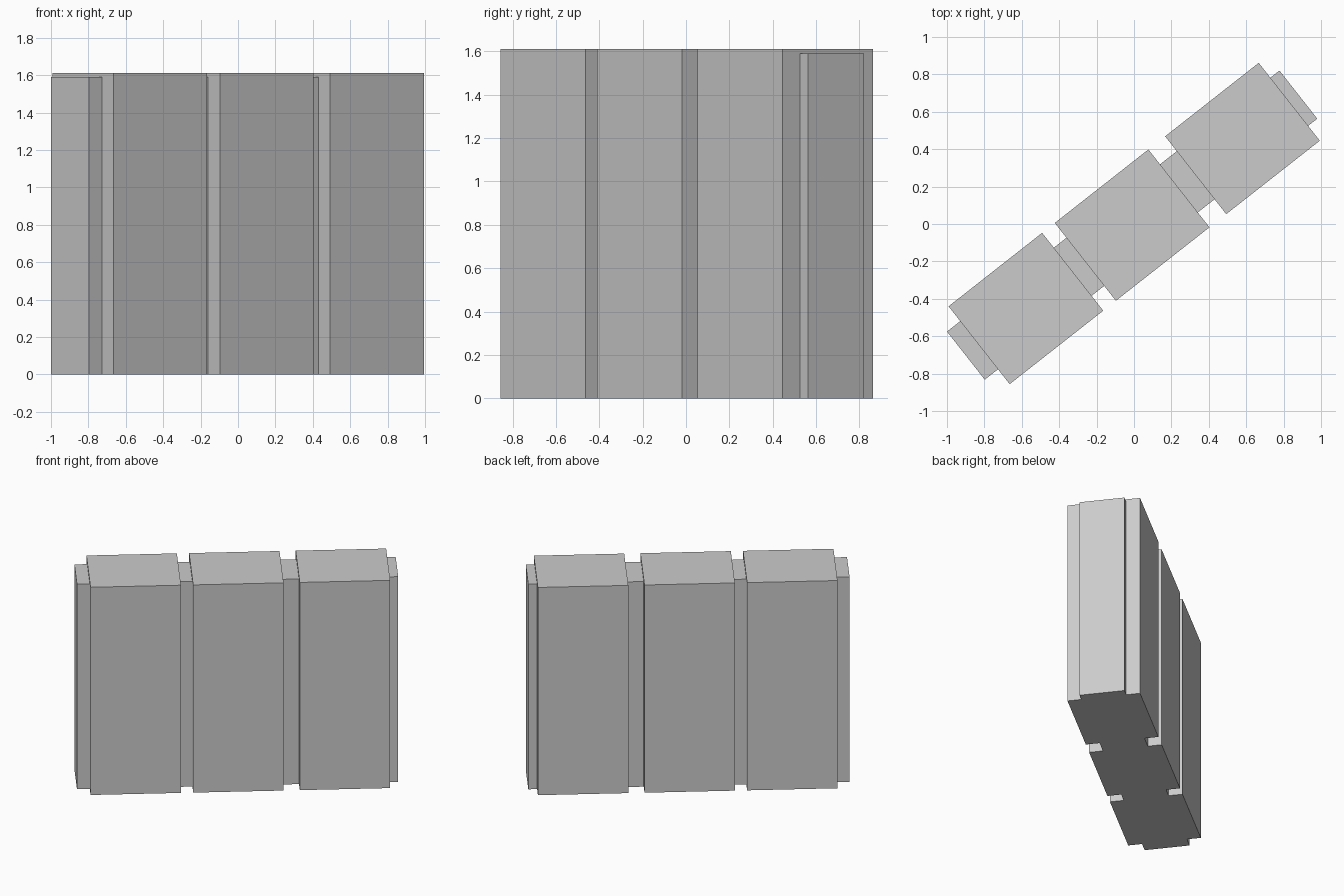
import bpy
from math import radians, cos, sin

if "Cube" in bpy.data.objects:
    bpy.data.objects.remove(bpy.data.objects["Cube"])

ANGLE = radians(38.13)
CX, CY = -0.01, -0.006          # centre of the middle panel
HALF = 0.318                    # half length of a panel along the wall


def wall_box(name, u0, u1, width, height):
    """Upright box from u0 to u1 along the slanted wall line, standing on z = 0."""
    u = (u0 + u1) / 2
    bpy.ops.mesh.primitive_cube_add(
        size=1,
        location=(CX + u * cos(ANGLE), CY + u * sin(ANGLE), height / 2),
        rotation=(0, 0, ANGLE))
    ob = bpy.context.object
    ob.name = name
    ob.scale = (u1 - u0, width, height)
    bpy.ops.object.transform_apply(location=False, rotation=True, scale=True)


# Three thick wall panels
panels = [-0.722, 0.0, 0.75]
for i, u in enumerate(panels):
    wall_box(f"wall_panel_{i + 1}", u - HALF, u + HALF, 0.529, 1.61)

# Thinner, slightly lower core showing at both ends and in the gaps
starts = [-1.13] + [u + HALF for u in panels]
ends = [u - HALF for u in panels] + [1.13]
for i, (a, b) in enumerate(zip(starts, ends)):
    wall_box(f"wall_core_{i + 1}", a, b, 0.327, 1.59)
